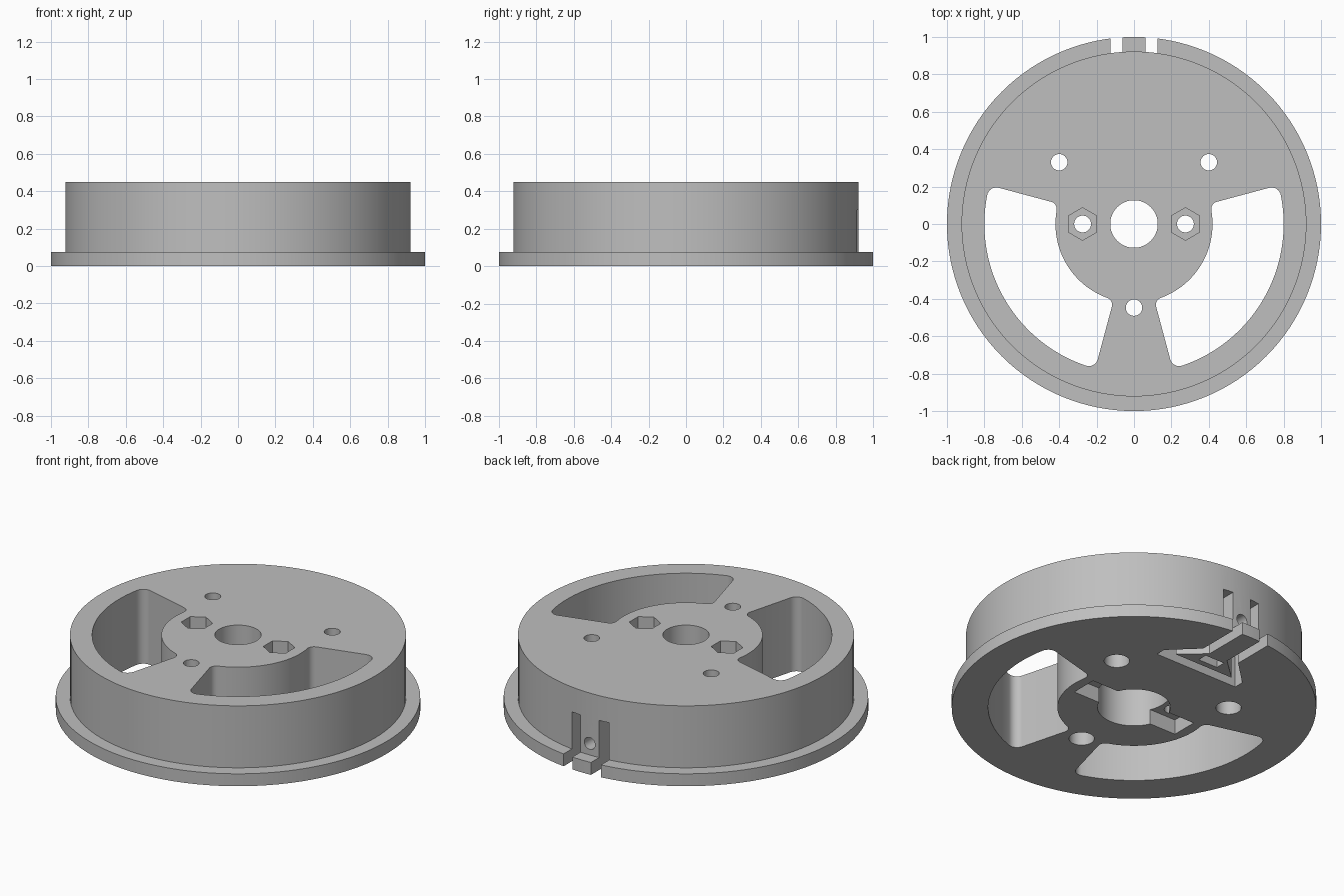
import bpy, bmesh
from math import sin, cos, asin, radians, pi

cube = bpy.data.objects.get("Cube")
if cube:
    bpy.data.objects.remove(cube, do_unlink=True)

GREY = (0.52, 0.52, 0.52, 1)
mat = bpy.data.materials.new("plain grey")
mat.use_nodes = True
mat.diffuse_color = GREY
mat.node_tree.nodes["Principled BSDF"].inputs["Base Color"].default_value = GREY

TOP = 0.45
FLANGE = 0.075
BELOW, ABOVE = -0.1, TOP + 0.1


def prism(name, outline, z0, z1):
    """Solid with the given plan outline between two heights."""
    bm = bmesh.new()
    face = bm.faces.new([bm.verts.new((x, y, z0)) for x, y in outline])
    ext = bmesh.ops.extrude_face_region(bm, geom=[face])
    for v in ext["geom"]:
        if isinstance(v, bmesh.types.BMVert):
            v.co.z = z1
    bmesh.ops.recalc_face_normals(bm, faces=bm.faces[:])
    mesh = bpy.data.meshes.new(name)
    bm.to_mesh(mesh)
    bm.free()
    ob = bpy.data.objects.new(name, mesh)
    bpy.context.collection.objects.link(ob)
    mesh.materials.append(mat)
    return ob


def arc(cx, cy, r, a0, a1, n):
    return [(cx + r * cos(a0 + (a1 - a0) * i / n), cy + r * sin(a0 + (a1 - a0) * i / n))
            for i in range(n + 1)]


def circle(x, y, r, n=32, start=0.0):
    return arc(x, y, r, start, start + 2 * pi, n)[:-1]


def box(x0, x1, y0, y1):
    return [(x0, y0), (x1, y0), (x1, y1), (x0, y1)]


def mirrored(outline):
    return [(-x, y) for x, y in reversed(outline)]


def window(a0, a1, r0, r1, f0, f1):
    """Ring sector with rounded corners."""
    d1, d0 = asin(f1 / (r1 - f1)), asin(f0 / (r0 + f0))

    def corner(r, a, f, s, e):
        return arc(r * cos(a), r * sin(a), f, s, e, 8)
    pts = corner(r1 - f1, a0 + d1, f1, a0 - pi / 2, a0 + d1)
    pts += arc(0, 0, r1, a0 + d1, a1 - d1, 40)[1:-1]
    pts += corner(r1 - f1, a1 - d1, f1, a1 - d1, a1 + pi / 2)
    pts += corner(r0 + f0, a1 - d0, f0, a1 + pi / 2, a1 - d0 + pi)
    pts += arc(0, 0, r0, a1 - d0, a0 + d0, 28)[1:-1]
    pts += corner(r0 + f0, a0 + d0, f0, a0 + d0 - pi, a0 - pi / 2)
    return pts


# Drum with flange, turned from a half profile
bm = bmesh.new()
profile = [(0, 0), (1, 0), (1, FLANGE), (0.922, FLANGE), (0.922, TOP), (0, TOP)]
verts = [bm.verts.new((r, 0, z)) for r, z in profile]
edges = [bm.edges.new(p) for p in zip(verts, verts[1:])]
bmesh.ops.spin(bm, geom=verts + edges, cent=(0, 0, 0), axis=(0, 0, 1),
               angle=2 * pi, steps=128, use_duplicate=False)
bmesh.ops.remove_doubles(bm, verts=bm.verts[:], dist=1e-4)
bmesh.ops.dissolve_limit(bm, angle_limit=radians(0.5), verts=bm.verts[:], edges=bm.edges[:])
bmesh.ops.recalc_face_normals(bm, faces=bm.faces[:])
mesh = bpy.data.meshes.new("wheel_drum")
bm.to_mesh(mesh)
bm.free()
mesh.materials.append(mat)
drum = bpy.data.objects.new("wheel_drum", mesh)
bpy.context.collection.objects.link(drum)

cutters = []


def cut(outline, z0, z1, both=False):
    cutters.append(prism("cutter", outline, z0, z1))
    if both:
        cutters.append(prism("cutter", mirrored(outline), z0, z1))


# Spoke windows
cut(window(radians(-75), radians(15), 0.42, 0.8, 0.04, 0.05), BELOW, ABOVE, both=True)

# Axle bore with wide recess and cross slot underneath
cut(circle(0, 0, 0.127, 64), BELOW, ABOVE)
cut(circle(0, 0, 0.2, 64), BELOW, 0.3)
cut(box(-0.36, 0.36, -0.08, 0.08), BELOW, 0.09)

# Nut pockets and their screw holes
cut(circle(0.275, 0, 0.087, 6, pi / 6), 0.25, ABOVE, both=True)
cut(circle(0.275, 0, 0.045), BELOW, ABOVE, both=True)

# Bolt holes, counterbored from below
for x, y, both in ((0.4, 0.33, True), (0, -0.447, False)):
    cut(circle(x, y, 0.044), BELOW, ABOVE, both)
    cut(circle(x, y, 0.07), BELOW, 0.1, both)

# Channel around the arrow-shaped anchor at the back rim
half = [(0.125, 1.1), (0.125, 0.74), (0.28, 0.59), (0.28, 0.53)]
inner = [(0.2, 0.595), (0.062, 0.72), (0.062, 1.1)]
cut(half + mirrored(half) + mirrored(inner) + inner, BELOW, 0.3)

# Anchor nut pocket and radial screw hole
cut(box(-0.065, 0.065, 0.63, 0.69), BELOW, 0.21)
screw = prism("cutter", circle(0, 0, 0.036), 0, 0.47)
screw.rotation_euler = (-pi / 2, 0, 0)
screw.location = (0, 0.63, 0.145)
cutters.append(screw)

for c in cutters:
    c.hide_render = True
    mod = drum.modifiers.new("cut", "BOOLEAN")
    mod.operation = "DIFFERENCE"
    mod.solver = "EXACT"
    mod.object = c

# Bake the cuts, then drop the cutters
bpy.context.view_layer.update()
baked = bpy.data.meshes.new_from_object(drum.evaluated_get(bpy.context.evaluated_depsgraph_get()))
drum.modifiers.clear()
drum.data = baked
for c in cutters:
    bpy.data.objects.remove(c, do_unlink=True)

for ob in bpy.context.selected_objects:
    ob.select_set(False)
drum.select_set(True)
bpy.context.view_layer.objects.active = drum
bpy.ops.object.shade_smooth_by_angle(angle=radians(30))
